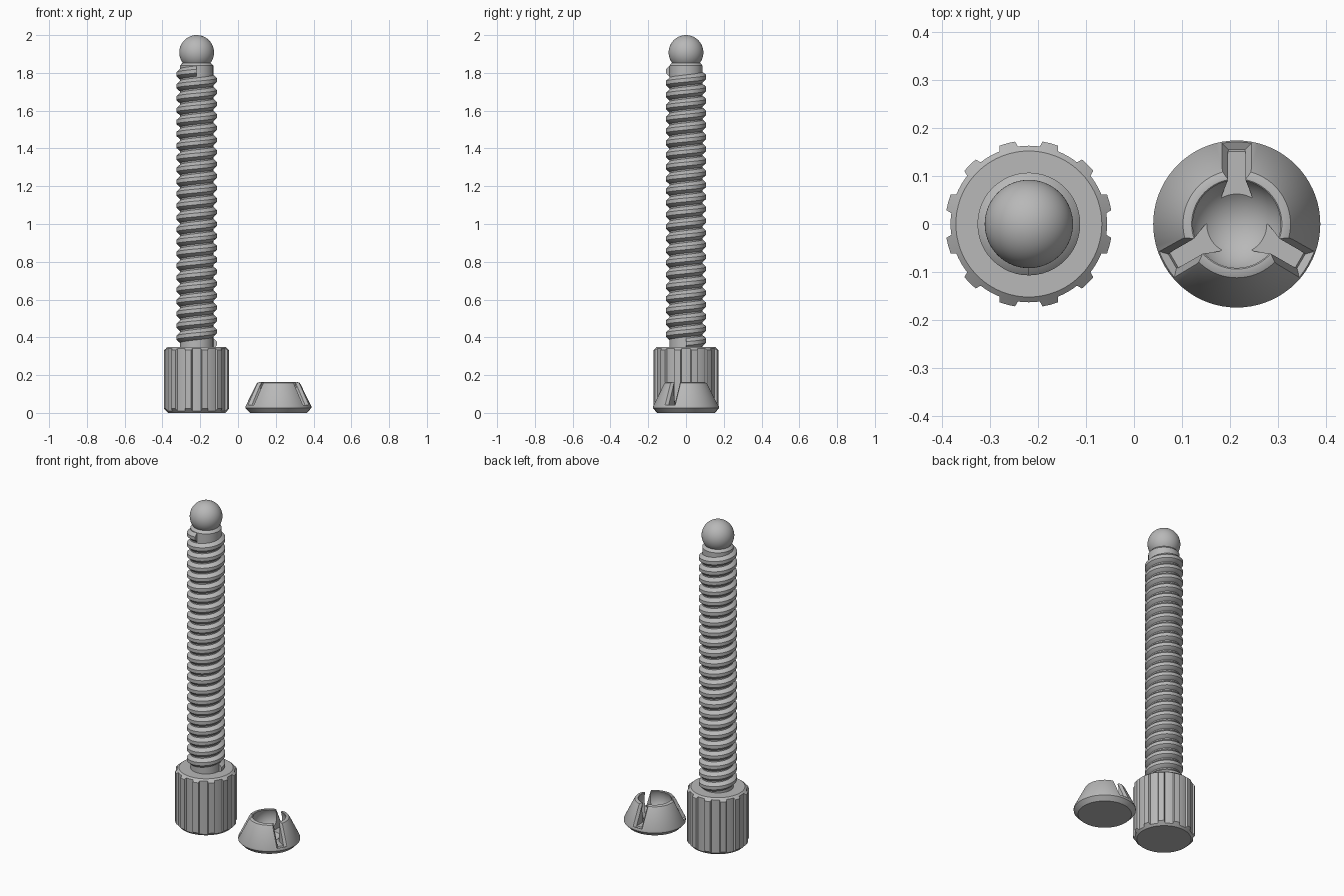
import bpy, bmesh, math
from math import sin, cos, pi, radians
from mathutils import Vector, Matrix

cube = bpy.data.objects.get("Cube")
if cube:
    bpy.data.objects.remove(cube)

grey = bpy.data.materials.new("plain_grey")
grey.use_nodes = True
GREY = (0.48, 0.48, 0.48, 1)
grey.diffuse_color = GREY
grey.node_tree.nodes["Principled BSDF"].inputs["Base Color"].default_value = GREY

SCREW_X, CUP_X = -0.219, 0.214


def finish(bm, name, x, smooth=True):
    bmesh.ops.recalc_face_normals(bm, faces=bm.faces)
    mesh = bpy.data.meshes.new(name)
    bm.to_mesh(mesh)
    bm.free()
    mesh.materials.append(grey)
    ob = bpy.data.objects.new(name, mesh)
    ob.location.x = x
    bpy.context.collection.objects.link(ob)
    if smooth:
        smooth_sharp(ob)
    return ob


def smooth_sharp(ob):
    bpy.ops.object.select_all(action='DESELECT')
    ob.select_set(True)
    bpy.context.view_layer.objects.active = ob
    bpy.ops.object.shade_smooth_by_angle(angle=radians(28))


def loft(rings, name, x, smooth=True):
    """Skin a list of equal-length point rings and cap both ends."""
    bm = bmesh.new()
    rows = [[bm.verts.new(p) for p in ring] for ring in rings]
    n = len(rows[0])
    for a, b in zip(rows, rows[1:]):
        for i in range(n):
            j = (i + 1) % n
            bm.faces.new((a[i], a[j], b[j], b[i]))
    bm.faces.new(rows[0])
    bm.faces.new(rows[-1])
    return finish(bm, name, x, smooth)


def revolve(profile, name, x, steps=72):
    """Turn (radius, z) points about the z axis."""
    bm = bmesh.new()
    verts = [bm.verts.new((r, 0, z)) for r, z in profile]
    edges = [bm.edges.new(pair) for pair in zip(verts, verts[1:])]
    bmesh.ops.spin(bm, geom=verts + edges, cent=(0, 0, 0), axis=(0, 0, 1),
                   angle=2 * pi, steps=steps, use_merge=True)
    bmesh.ops.remove_doubles(bm, verts=bm.verts, dist=1e-5)
    return finish(bm, name, x)


def arc(r, zc, a0, a1, n):
    """Arc points (radius, z), angle measured up from horizontal in degrees."""
    angles = [radians(a0 + (a1 - a0) * i / n) for i in range(n + 1)]
    return [(max(0, r * cos(a)), zc + r * sin(a)) for a in angles]


# Knob: twelve ridges, chamfered top and bottom
outline = []
for k in range(12):
    mid = 15 + 30 * k
    for offset, r in ((-7, .163), (-5.5, .174), (0, .174), (5.5, .174),
                      (7, .163), (11, .163), (15, .163), (19, .163)):
        outline.append((r, radians(mid + offset)))


def knob_ring(height):
    return [(r * cos(a), r * sin(a), height(r)) for r, a in outline]


def knob_cap(radius, z):
    return [(radius * cos(a), radius * sin(a), z) for _, a in outline]


loft([knob_cap(.152, 0),
      knob_ring(lambda r: r - .152),
      knob_ring(lambda r: .35 - .8 * (r - .152)),
      knob_cap(.152, .35)], "knob", SCREW_X)

# Shank with neck and ball end
revolve([(0, .34), (.088, .34), (.088, 1.838), (.078, 1.85)]
        + arc(.092, 1.908, -37, 90, 26), "shank_and_ball", SCREW_X)

# Right-handed helical thread
START, PITCH, TURNS, SEGS = .367, .0634, 22.75, 48
section = [(.08, -.031), (.088, -.028), (.107, -.010),
           (.107, .010), (.088, .028), (.08, .031)]
rings = []
for i in range(int(TURNS * SEGS) + 1):
    a = 2 * pi * i / SEGS
    z = START + PITCH * i / SEGS
    rings.append([(r * cos(a), r * sin(a), z + h) for r, h in section])
loft(rings, "thread", SCREW_X)

# Socket cup with a spherical seat
FLOOR = .042
cup = revolve([(0, 0), (.15, 0), (.174, .025), (.174, .035), (.119, .148),
               (.112, .159), (.102, .163), (.094, .163)]
              + arc(.1, .12, 24, -90, 26), "socket_cup", CUP_X)

# Slot cutters: a flared slot plus a wedge that chamfers its outer edges
plan = [(.03, .034), (.06, .031), (.092, .018), (.25, .018)]
plan_loop = plan + [(r, -w) for r, w in reversed(plan)]
low, high = Vector((.171, 0, FLOOR)), Vector((.095, 0, .198))
out = Vector((high.z - low.z, 0, low.x - high.x)).normalized()


def wedge_ring(p):
    ring = []
    for depth, w in ((-.018, .017), (.02, .053)):
        q = p + out * depth
        pair = [Vector((q.x, w, q.z)), Vector((q.x, -w, q.z))]
        ring += pair if depth < 0 else pair[::-1]
    return ring


cutters = []
for angle in (90, 210, 330):
    turn = Matrix.Rotation(radians(angle), 3, 'Z')
    shapes = [[[Vector((r, w, z)) for r, w in plan_loop] for z in (FLOOR, .3)],
              [wedge_ring(low), wedge_ring(high)]]
    for shape in shapes:
        cutters.append(loft([[turn @ p for p in ring] for ring in shape],
                            "slot_cutter", CUP_X, False))

bpy.ops.object.select_all(action='DESELECT')
cup.select_set(True)
bpy.context.view_layer.objects.active = cup
for cutter in cutters:
    cutter.hide_render = True
    mod = cup.modifiers.new("slot", 'BOOLEAN')
    mod.operation = 'DIFFERENCE'
    mod.solver = 'EXACT'
    mod.object = cutter
    bpy.ops.object.modifier_apply(modifier=mod.name)
    bpy.data.objects.remove(cutter)
smooth_sharp(cup)
